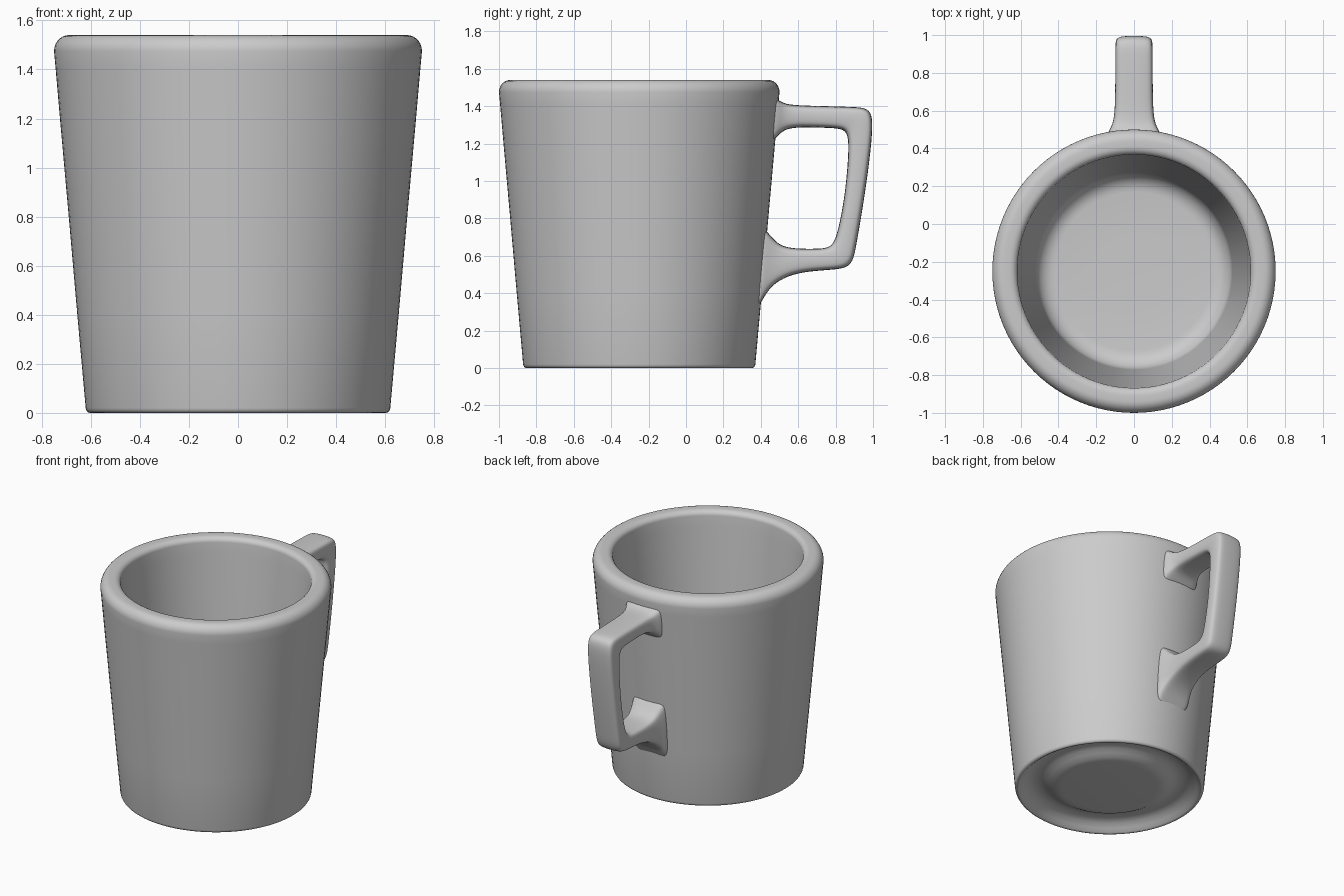
import bpy
import bmesh
from math import cos, sin, pi, radians
from mathutils import Vector

if "Cube" in bpy.data.objects:
    bpy.data.objects.remove(bpy.data.objects["Cube"])

BODY_Y = -0.25
SEGMENTS = 96


def arc(cx, cz, rx, rz, a0, a1, n=7):
    """Elliptical corner points (radius, height) between two angles in degrees."""
    angles = [radians(a0 + (a1 - a0) * i / (n - 1)) for i in range(n)]
    return [(cx + rx * cos(a), cz + rz * sin(a)) for a in angles]


def finish(name, bm, angle=40):
    bmesh.ops.recalc_face_normals(bm, faces=bm.faces)
    mesh = bpy.data.meshes.new(name)
    bm.to_mesh(mesh)
    bm.free()
    mesh.shade_smooth()
    mesh.set_sharp_from_angle(angle=radians(angle))
    obj = bpy.data.objects.new(name, mesh)
    bpy.context.collection.objects.link(obj)
    return obj


def bridge(bm, rings):
    for a, b in zip(rings, rings[1:]):
        n = len(a)
        for i in range(n):
            j = (i + 1) % n
            bm.faces.new((a[i], a[j], b[j], b[i]))
    bm.faces.new(rings[0])
    bm.faces.new(rings[-1])


# Mug body: one closed lathe profile from underside centre disc to inner floor
profile = [(0.31, 0.012), (0.34, 0.014), (0.37, 0.022), (0.40, 0.038),
           (0.43, 0.055), (0.46, 0.064), (0.50, 0.064), (0.54, 0.05),
           (0.57, 0.025), (0.59, 0.006), (0.60, 0.0)]
profile += arc(0.603, 0.022, 0.018, 0.022, -90, -5, 5)      # foot edge
profile += [(0.655, 0.40), (0.69, 0.80), (0.724, 1.18), (0.744, 1.41)]
profile += arc(0.69, 1.475, 0.06, 0.065, 0, 90, 8)          # outer lip
profile += arc(0.66, 1.505, 0.042, 0.035, 90, 180, 7)       # inner lip
profile += [(0.612, 1.43), (0.585, 1.10), (0.555, 0.70), (0.525, 0.32)]
profile += arc(0.42, 0.25, 0.10, 0.10, 0, -90, 8)           # floor corner
profile += [(0.2, 0.145)]

bm = bmesh.new()
rings = []
for r, z in profile:
    rings.append([bm.verts.new((r * cos(2 * pi * i / SEGMENTS),
                                BODY_Y + r * sin(2 * pi * i / SEGMENTS), z))
                  for i in range(SEGMENTS)])
bridge(bm, rings)
finish("mug_body", bm)

# Handle: (outer y, outer z, inner y, inner z, half width), flared at both roots
stations = [
    (0.42, 1.50, 0.40, 1.16, 0.16),
    (0.495, 1.43, 0.485, 1.23, 0.14),
    (0.54, 1.407, 0.53, 1.287, 0.105),
    (0.70, 1.402, 0.68, 1.285, 0.10),
    (0.90, 1.397, 0.80, 1.283, 0.10),
    (0.99, 1.39, 0.862, 1.27, 0.10),
    (1.004, 1.29, 0.872, 1.18, 0.10),
    (0.962, 0.95, 0.85, 0.92, 0.10),
    (0.912, 0.66, 0.81, 0.72, 0.10),
    (0.89, 0.54, 0.78, 0.645, 0.10),
    (0.80, 0.525, 0.71, 0.638, 0.10),
    (0.62, 0.515, 0.60, 0.638, 0.10),
    (0.50, 0.475, 0.50, 0.65, 0.107),
    (0.42, 0.40, 0.445, 0.72, 0.125),
    (0.36, 0.25, 0.36, 0.80, 0.15),
]
bm = bmesh.new()
rings = []
for oy, oz, iy, iz, w in stations:
    outer, inner = Vector((0, oy, oz)), Vector((0, iy, iz))
    step = 0.024 / (inner - outer).length
    section = [(-w + 0.024, 0), (w - 0.024, 0), (w, step), (w, 1 - step),
               (w - 0.024, 1), (-w + 0.024, 1), (-w, 1 - step), (-w, step)]
    rings.append([bm.verts.new(outer.lerp(inner, t) + Vector((x, 0, 0)))
                  for x, t in section])
bridge(bm, rings)
handle = finish("mug_handle", bm, 180)
smooth = handle.modifiers.new("rounding", 'SUBSURF')
smooth.levels = smooth.render_levels = 3
